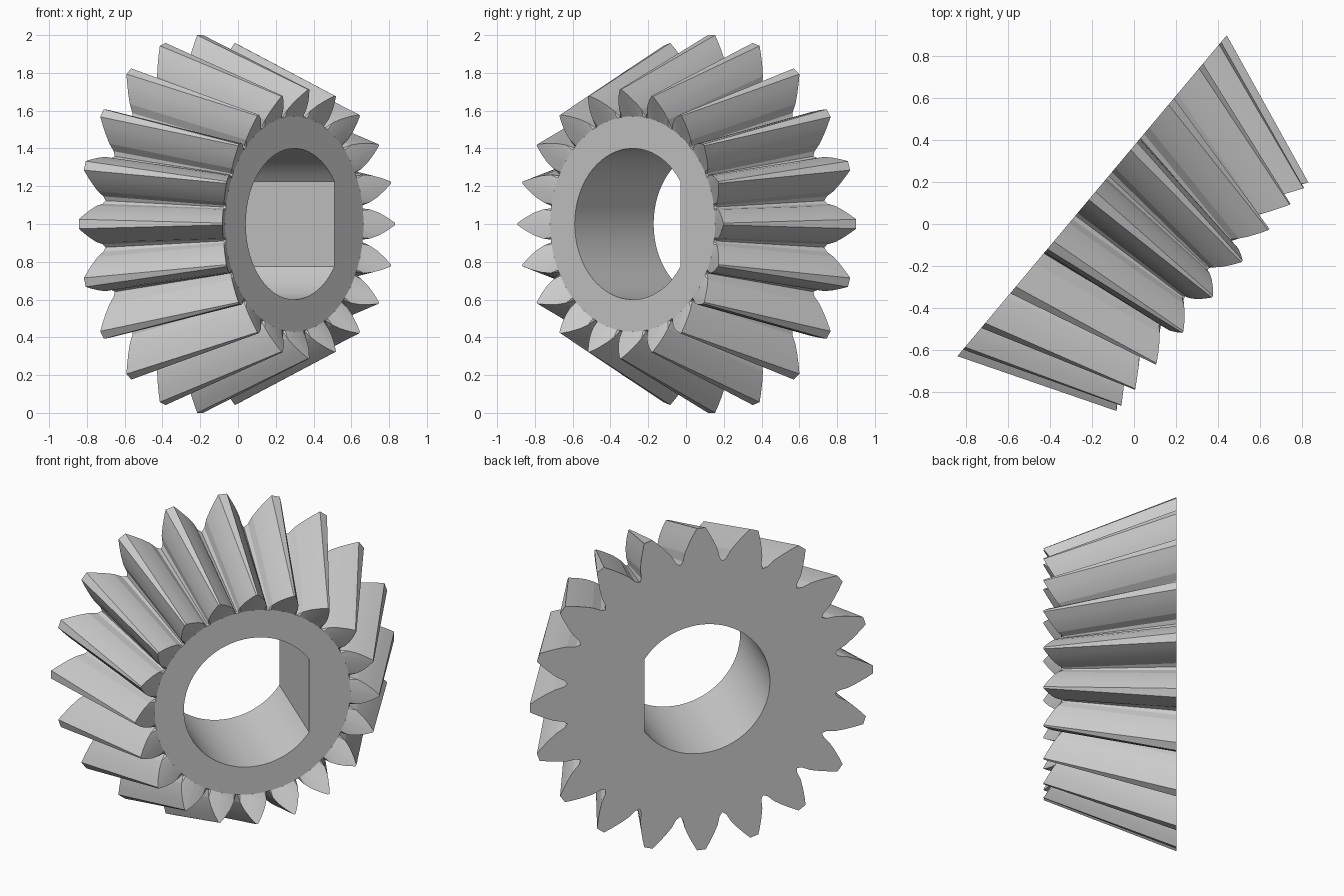
import bpy, bmesh, math
from mathutils import Matrix, Vector

cube = bpy.data.objects.get("Cube")
if cube:
    bpy.data.objects.remove(cube, do_unlink=True)

TEETH = 20
DEPTH = 0.65                      # back face to hub face
HUB_R, BORE_R, FLAT = 0.57, 0.40, 0.33

# Half tooth, root to tip: (radius, half width)
BACK = [(0.81, 0.107), (0.86, 0.096), (0.91, 0.074), (0.96, 0.048), (1.0, 0.025)]
FRONT = [(0.576, 0.083), (0.61, 0.077), (0.645, 0.06), (0.68, 0.034), (0.712, 0.005)]
BACK_ROOT, FRONT_ROOT = 0.79, 0.574


def tooth_ring(profile, root):
    """Polar outline of the whole gear at one end."""
    half = [(r, math.asin(w / r)) for r, w in profile]
    ring = []
    for i in range(TEETH):
        mid = math.tau * i / TEETH
        ring.append((root, mid - math.pi / TEETH))
        ring += [(r, mid - a) for r, a in half]
        ring += [(r, mid + a) for r, a in reversed(half)]
    return ring


def add_loop(bm, points):
    return [bm.verts.new(p) for p in points]


def polar(r, a, h):
    return (r * math.cos(a), r * math.sin(a), h)


def bridge(bm, a, b):
    n = len(a)
    for i in range(n):
        j = (i + 1) % n
        bm.faces.new((a[i], a[j], b[j], b[i]))


def fill_between(bm, a, b):
    """Flat cap with a hole."""
    edges = []
    for loop in (a, b):
        for i, v in enumerate(loop):
            w = loop[(i + 1) % len(loop)]
            edges.append(bm.edges.get((v, w)) or bm.edges.new((v, w)))
    bmesh.ops.triangle_fill(bm, edges=edges, use_beauty=True)


bm = bmesh.new()

# Toothed body: back outline, tapered front outline, hub rim
front = tooth_ring(FRONT, FRONT_ROOT)
back_loop = add_loop(bm, [polar(r, a, 0) for r, a in tooth_ring(BACK, BACK_ROOT)])
front_loop = add_loop(bm, [polar(r, a, DEPTH - 0.015 + (r - HUB_R) * 0.81) for r, a in front])
hub_loop = add_loop(bm, [polar(HUB_R, a, DEPTH) for r, a in front])
bridge(bm, back_loop, front_loop)
bridge(bm, front_loop, hub_loop)

# D-shaped bore
corner = math.acos(FLAT / BORE_R)
steps = 56
arc = [corner + (math.tau - 2 * corner) * i / steps for i in range(steps + 1)]
bore_back = add_loop(bm, [polar(BORE_R, a, 0) for a in arc])
bore_front = add_loop(bm, [polar(BORE_R, a, DEPTH) for a in arc])
bridge(bm, bore_front, bore_back)

# End faces
fill_between(bm, hub_loop, bore_front)
fill_between(bm, back_loop, bore_back)
bmesh.ops.recalc_face_normals(bm, faces=bm.faces)

# Lay the axis level, turned toward the front right
turn = math.radians(50)
u = Vector((math.cos(turn), math.sin(turn), 0))
v = Vector((0, 0, 1))
axis = u.cross(v)
place = Matrix((u, v, axis)).transposed().to_4x4()
place.translation = (-0.2, 0.135, 1.0)
bm.transform(place)

mesh = bpy.data.meshes.new("bevel_gear")
bm.to_mesh(mesh)
bm.free()
gear = bpy.data.objects.new("bevel_gear", mesh)
bpy.context.collection.objects.link(gear)

# Plain grey metal
grey = (0.6, 0.6, 0.6, 1)
mat = bpy.data.materials.new("light_grey")
mat.use_nodes = True
mat.diffuse_color = grey
mat.node_tree.nodes["Principled BSDF"].inputs["Base Color"].default_value = grey
mesh.materials.append(mat)

# Smooth the bore, keep tooth facets crisp
bpy.ops.object.select_all(action="DESELECT")
gear.select_set(True)
bpy.context.view_layer.objects.active = gear
bpy.ops.object.shade_smooth_by_angle(angle=math.radians(8))
